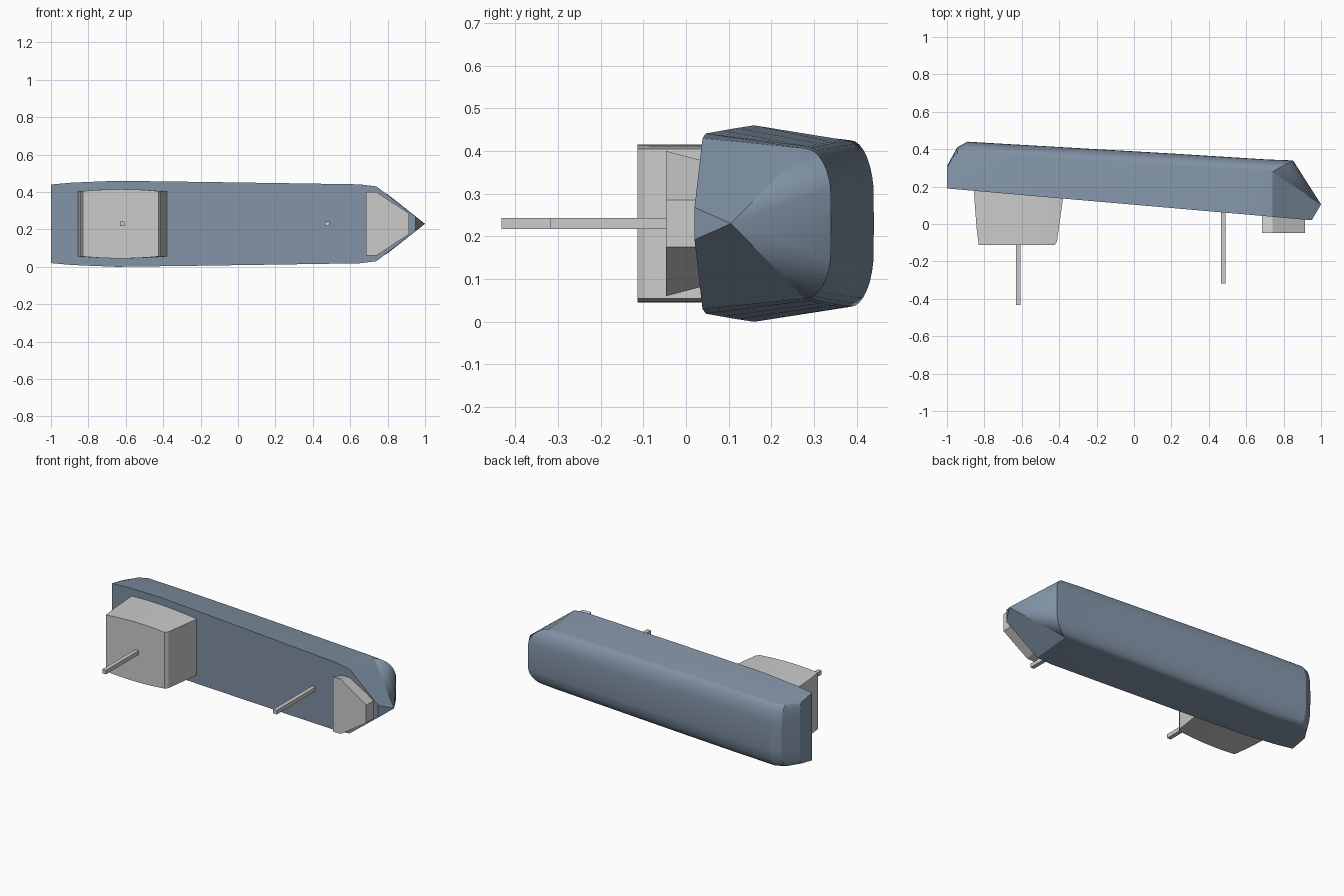
import bpy, bmesh, math

if "Cube" in bpy.data.objects:
    bpy.data.objects.remove(bpy.data.objects["Cube"])

CZ = 0.23  # height of the ship's centreline


def deck_y(x):
    return 0.19 - 0.087 * (x + 1)


def make(name, rings, color=None, smooth=False):
    """Skin a list of equal-length rings and cap both ends."""
    bm = bmesh.new()
    vs = [[bm.verts.new(p) for p in r] for r in rings]
    n = len(rings[0])
    for a, b in zip(vs, vs[1:]):
        for i in range(n):
            j = (i + 1) % n
            bm.faces.new((a[i], a[j], b[j], b[i]))
    bm.faces.new(vs[0][::-1])
    bm.faces.new(vs[-1])
    bmesh.ops.remove_doubles(bm, verts=bm.verts, dist=0.0005)
    bmesh.ops.recalc_face_normals(bm, faces=bm.faces)
    me = bpy.data.meshes.new(name)
    bm.to_mesh(me)
    bm.free()
    ob = bpy.data.objects.new(name, me)
    bpy.context.collection.objects.link(ob)
    if color:
        mat = bpy.data.materials.new(name + "_paint")
        mat.diffuse_color = color
        mat.use_nodes = True
        mat.node_tree.nodes["Principled BSDF"].inputs["Base Color"].default_value = mat.diffuse_color
        me.materials.append(mat)
    if smooth:
        bpy.ops.object.select_all(action='DESELECT')
        ob.select_set(True)
        bpy.context.view_layer.objects.active = ob
        bpy.ops.object.shade_smooth_by_angle(angle=math.radians(22))
    return ob


# Hull: ring of deck edge, rounded bilge, deck edge
ARC = 16


def section(x, deck_w, bilge_w, bilge_y, keel_y, rake=0.0, flat=0.06):
    pts = [(x, deck_y(x), CZ + deck_w)]
    for i in range(ARC + 1):
        a = math.pi * i / ARC
        c, s = math.cos(a), math.sin(a)
        side = 0 if abs(c) < 1e-6 else math.copysign(flat, c)
        pts.append((x + rake * s, bilge_y + (keel_y - bilge_y) * s,
                    CZ + side + (bilge_w - flat) * c))
    pts.append((x, deck_y(x), CZ - deck_w))
    return pts


# x, deck half width, bilge half width, bilge y, keel y, forward rake
stations = [
    (-1.00, 0.210, 0.190, 0.295, 0.31),
    (-0.945, 0.215, 0.194, 0.365, 0.41),
    (-0.89, 0.220, 0.195, 0.385, 0.44),
    (-0.65, 0.230, 0.196, 0.369, 0.426),
    (-0.20, 0.224, 0.192, 0.340, 0.400),
    (0.20, 0.218, 0.187, 0.314, 0.377),
    (0.65, 0.211, 0.181, 0.285, 0.345, 0.06),
    (0.74, 0.200, 0.176, 0.279, 0.340, 0.11),
]
rings = [section(*s) for s in stations]
tip = (1.0, 0.105, CZ)
rings.append([(0.95, 0.02, CZ + 0.038)] + [tip] * (ARC + 1)
             + [(0.95, 0.02, CZ - 0.038)])
make("hull", rings, (0.22, 0.29, 0.38, 1), smooth=True)


# Stern deckhouse: slightly bowed sides, sloped ends
def house_ring(x0, x1, y0, y1, n=6):
    top = []
    for i in range(n + 1):
        t = i / n
        top.append((x0 + (x1 - x0) * t, y0 + (y1 - y0) * t,
                    0.175 + 0.010 * (1 - (2 * t - 1) ** 2)))
    return ([(x, y, CZ + w) for x, y, w in top]
            + [(x, y, CZ - w) for x, y, w in reversed(top)])


make("stern_deckhouse", [house_ring(-0.83, -0.425, -0.113, -0.113),
                         house_ring(-0.842, -0.412, -0.02, -0.095),
                         house_ring(-0.858, -0.378, 0.20, 0.15)])

# Bow deckhouse: wedge following the bow
def wedge(y, k):
    half = [(0.685, 0.170 * k), (0.74, 0.170 * k), (0.915, 0.055)]
    return ([(x, y, CZ + w) for x, w in half]
            + [(x, y, CZ - w) for x, w in reversed(half)])


make("bow_deckhouse", [wedge(-0.047, 1.0), wedge(0.05, 0.85)])

# Masts
for name, x, y0, y1 in (("stern_mast", -0.618, -0.432, 0.0),
                        ("bow_mast", 0.477, -0.318, 0.08)):
    h = 0.0125
    make(name, [[(x + sx * h, y, CZ + sz * h)
                 for sx, sz in ((-1, -1), (1, -1), (1, 1), (-1, 1))]
                for y in (y0, y1)])
